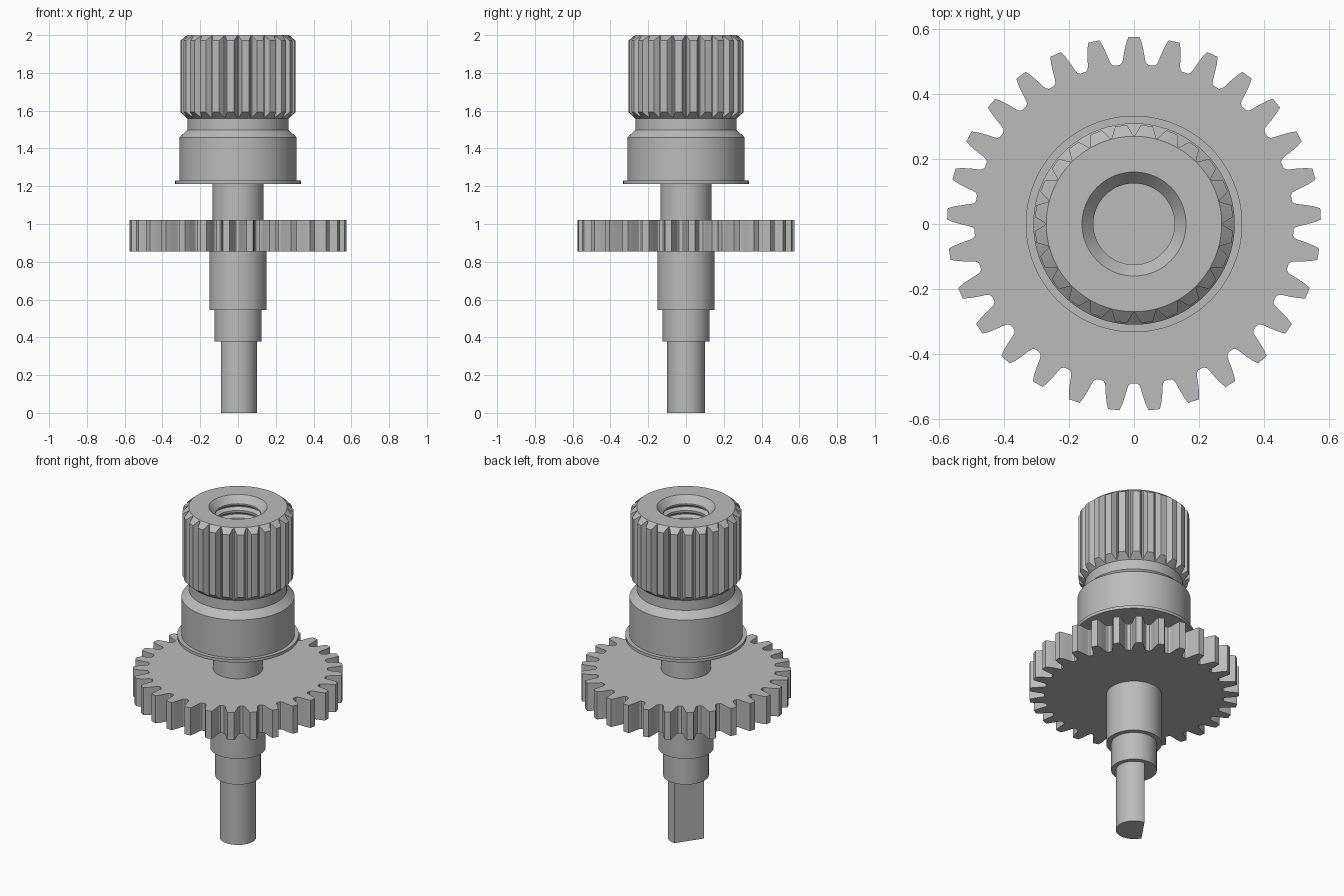
import bpy, bmesh
from math import sin, cos, pi, radians

cube = bpy.data.objects.get("Cube")
if cube:
    bpy.data.objects.remove(cube, do_unlink=True)

steel = bpy.data.materials.new("steel grey")
steel.use_nodes = True
GREY = (0.5, 0.5, 0.5, 1)
steel.diffuse_color = GREY
steel.node_tree.nodes["Principled BSDF"].inputs["Base Color"].default_value = GREY


def polar(r, a, z):
    return (r * cos(a), r * sin(a), z)


def circle(r, z, angles=None):
    angles = angles or [2 * pi * i / 96 for i in range(96)]
    return [polar(r, a, z) for a in angles]


def loft(name, rings):
    """Skin a stack of equal-sized rings and cap both ends."""
    bm = bmesh.new()
    loops = [[bm.verts.new(p) for p in ring] for ring in rings]
    for low, high in zip(loops, loops[1:]):
        n = len(low)
        for i in range(n):
            j = (i + 1) % n
            bm.faces.new((low[i], low[j], high[j], high[i]))
    bm.faces.new(loops[0][::-1])
    bm.faces.new(loops[-1])
    bmesh.ops.recalc_face_normals(bm, faces=bm.faces)
    mesh = bpy.data.meshes.new(name)
    bm.to_mesh(mesh)
    bm.free()
    mesh.materials.append(steel)
    ob = bpy.data.objects.new(name, mesh)
    bpy.context.collection.objects.link(ob)
    bpy.ops.object.select_all(action='DESELECT')
    ob.select_set(True)
    bpy.context.view_layer.objects.active = ob
    bpy.ops.object.shade_smooth_by_angle(angle=radians(25))
    return ob


def lathe(name, profile):
    return loft(name, [circle(r, z) for r, z in profile])


# D-shaped shaft end: an arc closed by one flat side
arc = [radians(206 + (445 - 206) * i / 64) for i in range(65)]
loft("flatted_shaft_end", [circle(0.1, z, arc) for z in (0, 0.38)])

# Stepped shaft
lathe("stepped_shaft", [(0.125, 0.377), (0.125, 0.545), (0.152, 0.545),
                        (0.152, 0.9), (0.136, 0.9), (0.136, 1.23)])

# Gear wheel: half a tooth as (radius, degrees from tooth centre), mirrored
TEETH = 29
half = [(0.575, 1.75), (0.556, 2.5), (0.53, 3.25), (0.508, 3.8),
        (0.497, 4.25), (0.491, 5.1)]
tooth = [(r, -d) for r, d in reversed(half)] + half
outline = [(r, pi / 2 + 2 * pi * t / TEETH + radians(d))
           for t in range(TEETH) for r, d in tooth]
loft("gear_wheel", [[polar(r, a, z) for r, a in outline] for z in (0.855, 1.022)])

# Collar with flange, bevelled shoulder and neck
lathe("collar", [(0.333, 1.212), (0.333, 1.23), (0.31, 1.23), (0.31, 1.459),
                 (0.268, 1.498), (0.268, 1.57)])

# Splined head: grooves cut by conical chamfers, with a threaded bore
SPLINES = 24
groove = [(0.274, -0.7), (0.274, 0.7), (0.305, 4), (0.305, 7.5), (0.305, 11)]
cols = [(r, 2 * pi * s / SPLINES + radians(d))
        for s in range(SPLINES) for r, d in groove]
angles = [a for r, a in cols]
head = [circle(0.262, 1.553, angles),
        [polar(r, a, 1.553 + (r - 0.262) * 0.9) for r, a in cols],
        [polar(r, a, 2 - (r - 0.27) * 0.85) for r, a in cols],
        circle(0.27, 2, angles),
        circle(0.16, 2, angles),
        circle(0.125, 1.96, angles)]
PITCH = 0.045
for k in range(8):
    z = 1.96 - k * PITCH
    head += [circle(r, z - f * PITCH, angles)
             for r, f in ((0.125, 0.2), (0.145, 0.5), (0.145, 0.6), (0.125, 0.9))]
loft("splined_head", head)
